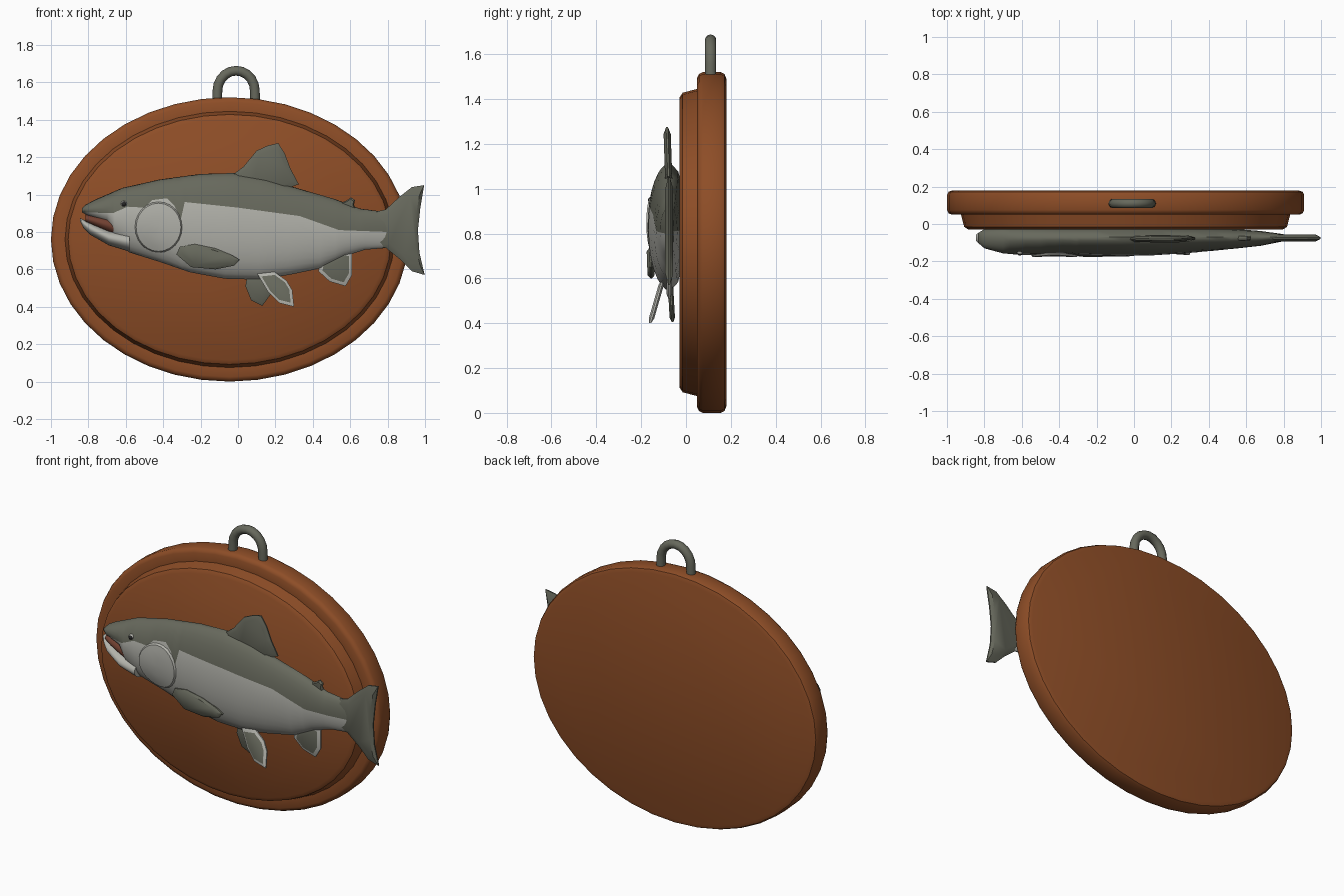
import bpy, bmesh, math

if "Cube" in bpy.data.objects:
    bpy.data.objects.remove(bpy.data.objects["Cube"])


def material(name, rgb):
    m = bpy.data.materials.new(name)
    m.diffuse_color = (*rgb, 1)
    m.use_nodes = True
    m.node_tree.nodes["Principled BSDF"].inputs["Base Color"].default_value = m.diffuse_color
    return m


WOOD = material("brown wood", (0.27, 0.075, 0.02))
DARK = material("grey green", (0.135, 0.14, 0.108))
LIGHT = material("pale grey", (0.44, 0.44, 0.40))
RED = material("mouth brown", (0.16, 0.05, 0.03))
BLACK = material("eye black", (0.02, 0.02, 0.02))


def finish(name, bm, mats, angle=40):
    bmesh.ops.recalc_face_normals(bm, faces=bm.faces)
    me = bpy.data.meshes.new(name)
    bm.to_mesh(me)
    bm.free()
    ob = bpy.data.objects.new(name, me)
    bpy.context.collection.objects.link(ob)
    for m in mats:
        me.materials.append(m)
    bpy.ops.object.select_all(action='DESELECT')
    ob.select_set(True)
    bpy.context.view_layer.objects.active = ob
    bpy.ops.object.shade_smooth_by_angle(angle=math.radians(angle))
    return ob


def skin(bm, rings, mat_rule=lambda i, j: 0):
    """Bridge closed rings of points and cap both ends."""
    vs = [[bm.verts.new(p) for p in r] for r in rings]
    n = len(vs[0])
    for i in range(len(vs) - 1):
        for j in range(n):
            k = (j + 1) % n
            f = bm.faces.new((vs[i][j], vs[i][k], vs[i + 1][k], vs[i + 1][j]))
            f.material_index = mat_rule(i, j)
    for i in (0, -1):
        bm.faces.new(vs[i]).material_index = mat_rule(i, 0)


def lerp(table, x):
    if x <= table[0][0]:
        return table[0][1]
    for (a, p), (b, q) in zip(table, table[1:]):
        if x <= b:
            return p + (q - p) * (x - a) / (b - a)
    return table[-1][1]


# Plaque: stepped oval board, (inset, y) profile
bm = bmesh.new()
profile = [(0.03, 0.18), (0.008, 0.172), (0, 0.155), (0, 0.075), (0.008, 0.058),
           (0.025, 0.05), (0.075, 0.05), (0.092, -0.015), (0.115, -0.03)]
skin(bm, [[(-0.045 + (0.955 - d) * math.cos(t), y, 0.76 + (0.76 - d) * math.sin(t))
           for t in [2 * math.pi * k / 40 for k in range(40)]] for d, y in profile])
finish("plaque", bm, [WOOD])

# Hanger: bent tube on the top edge
bm = bmesh.new()
path = [(-0.112, 1.47)]
path += [(-0.01 - 0.1 * math.cos(math.pi * k / 10), 1.555 + 0.107 * math.sin(math.pi * k / 10))
         for k in range(11)] + [(0.092, 1.47)]
rings = []
for i, (x, z) in enumerate(path):
    a, b = path[max(i - 1, 0)], path[min(i + 1, len(path) - 1)]
    tx, tz = b[0] - a[0], b[1] - a[1]
    l = math.hypot(tx, tz)
    rings.append([(x - tz / l * 0.026 * math.cos(t), 0.11 + 0.026 * math.sin(t),
                   z + tx / l * 0.026 * math.cos(t))
                  for t in [2 * math.pi * k / 10 for k in range(10)]])
skin(bm, rings)
finish("hanger", bm, [DARK], 60)

# Fish outline tables: x against back line, belly line, front depth, colour line
CY = -0.07
TOP = [(-0.835, 0.925), (-0.815, 0.945), (-0.77, 0.97), (-0.62, 1.035), (-0.42, 1.08), (-0.2, 1.11),
       (-0.02, 1.115), (0.15, 1.085), (0.33, 1.03), (0.52, 0.975), (0.65, 0.925), (0.8, 0.905)]
BELLY = [(-0.835, 0.905), (-0.8, 0.885), (-0.7, 0.845), (-0.66, 0.75), (-0.58, 0.69), (-0.42, 0.64),
         (-0.26, 0.585), (-0.07, 0.55), (0.11, 0.545), (0.27, 0.57), (0.44, 0.605), (0.57, 0.67),
         (0.68, 0.705), (0.8, 0.715)]
FRONT = [(-0.845, 0.02), (-0.835, 0.03), (-0.8, 0.06), (-0.7, 0.087), (-0.6, 0.096), (-0.4, 0.095),
         (-0.1, 0.102), (0.1, 0.098), (0.3, 0.085), (0.5, 0.066), (0.7, 0.044), (0.77, 0.036), (0.8, 0.022)]
COLOUR = [(-0.82, 0.905), (-0.67, 0.9), (-0.59, 0.935), (-0.5, 0.93), (-0.46, 0.97), (-0.38, 0.98),
          (-0.34, 0.94), (-0.305, 0.87), (-0.285, 0.96), (0, 0.93), (0.33, 0.885), (0.54, 0.81), (0.8, 0.8)]


def surface_y(x, z):
    t, b = lerp(TOP, x), lerp(BELLY, x)
    u = (z - (t + b) / 2) / ((t - b) / 2)
    return CY - lerp(FRONT, x) * math.sqrt(max(0, 1 - u * u))


def loft(name, xs, top, belly, mats, colour=None, width=1.0):
    """Oval sections; a row of points follows the colour line."""
    rings = []
    for x in xs:
        t, b, d = lerp(top, x), lerp(belly, x), lerp(FRONT, x) * width
        c, h = (t + b) / 2, (t - b) / 2
        line = lerp(colour, x) if colour else c
        tb = math.acos(max(-0.97, min(0.97, (line - c) / h)))
        ang = [tb * k / 6 for k in range(6)]
        ang += [tb + (math.pi - tb) * k / 9 for k in range(9)]
        ang += [math.pi + math.pi * k / 6 for k in range(6)]
        rings.append([(x, CY - d * math.sin(a) * (1 if a < math.pi else 0.7), c + h * math.cos(a))
                      for a in ang])
    bm = bmesh.new()
    skin(bm, rings, lambda i, j: 0 if j < 6 or j > 17 or not colour else 1)
    return finish(name, bm, mats, 60)


# Body, lower jaw and mouth lining
stations = sorted({p[0] for t in (TOP, BELLY, COLOUR) for p in t})
loft("fish_body", stations, TOP, BELLY, [DARK, LIGHT], COLOUR)
loft("lower_jaw", [-0.845, -0.825, -0.79, -0.74, -0.69, -0.64, -0.58],
     [(-0.845, 0.874), (-0.79, 0.85), (-0.69, 0.81), (-0.58, 0.80)],
     [(-0.845, 0.858), (-0.825, 0.82), (-0.79, 0.785), (-0.69, 0.728), (-0.58, 0.695)], [LIGHT])
loft("mouth_lining", [-0.815, -0.77, -0.7, -0.62],
     [(-0.815, 0.895), (-0.62, 0.87)], [(-0.815, 0.85), (-0.62, 0.76)], [RED], width=0.85)

# Gill cover: raised oval following the body surface
bm = bmesh.new()
skin(bm, [[(x, surface_y(x, z) - o, z) for x, z in
           [(-0.425 + 0.13 * r * math.cos(t), 0.825 + 0.14 * r * math.sin(t))
            for t in [2 * math.pi * k / 24 for k in range(24)]]]
          for r, o in [(0.1, 0.008), (0.4, 0.009), (0.7, 0.01), (0.92, 0.01), (1, -0.006)]])
finish("gill_cover", bm, [LIGHT])


# Eye: pale rim and dark pupil
for name, r, out, mat in (("eye_rim", 0.017, 0.0, LIGHT), ("eye_pupil", 0.013, 0.008, BLACK)):
    bm = bmesh.new()
    bmesh.ops.create_uvsphere(bm, u_segments=12, v_segments=8, radius=r)
    bmesh.ops.translate(bm, verts=bm.verts, vec=(-0.61, surface_y(-0.61, 0.95) + 0.006 - out, 0.95))
    finish(name, bm, [mat])


def fin(name, pts, y_top, y_low, thick=0.016, rim=DARK):
    """Thin padded plate from an x-z outline, tilted from y_top to y_low."""
    cx, cz = (sum(p[k] for p in pts) / len(pts) for k in (0, 1))
    hi, lo = max(p[1] for p in pts), min(p[1] for p in pts)

    def ring(s, o):
        out = []
        for x, z in pts:
            z2 = cz + (z - cz) * s
            out.append((cx + (x - cx) * s, y_top + (y_low - y_top) * (hi - z2) / (hi - lo) + o, z2))
        return out
    bm = bmesh.new()
    skin(bm, [ring(0.78, -thick), ring(1, -0.004), ring(1, 0.004), ring(0.78, thick)],
         lambda i, j: 1 if i in (0, 1, 2) else 0)
    # end caps keep the main fin colour
    bm.faces.ensure_lookup_table()
    for f in bm.faces[-2:]:
        f.material_index = 0
    finish(name, bm, [DARK, rim])


fin("dorsal_fin", [(-0.05, 1.09), (0.03, 1.15), (0.1, 1.235), (0.16, 1.262), (0.215, 1.275), (0.25, 1.22),
                   (0.28, 1.14), (0.325, 1.055), (0.27, 1.035), (0.26, 0.98), (0.05, 1.0)], -0.085, -0.075)
fin("adipose_fin", [(0.53, 0.95), (0.575, 0.965), (0.605, 0.985), (0.625, 0.97), (0.62, 0.945),
                    (0.64, 0.9), (0.56, 0.88)], -0.075, -0.075, 0.012)
fin("tail_fin", [(0.7, 0.9), (0.79, 0.92), (0.86, 0.985), (0.93, 1.04), (0.995, 1.05), (0.975, 0.93),
                 (0.962, 0.81), (0.97, 0.69), (0.998, 0.57), (0.93, 0.59), (0.87, 0.65), (0.79, 0.715),
                 (0.7, 0.73)], -0.075, -0.075, 0.018)
fin("pectoral_fin", [(-0.33, 0.68), (-0.31, 0.722), (-0.23, 0.735), (-0.12, 0.712), (-0.03, 0.675),
                     (0.01, 0.65), (-0.02, 0.62), (-0.12, 0.60), (-0.25, 0.612)], -0.16, -0.155)
fin("front_pelvic_fin", [(0.1, 0.58), (0.19, 0.59), (0.26, 0.54), (0.29, 0.49), (0.3, 0.4),
                         (0.22, 0.42), (0.16, 0.48)], -0.105, -0.16, 0.012, LIGHT)
fin("rear_pelvic_fin", [(0.05, 0.58), (0.17, 0.57), (0.185, 0.48), (0.13, 0.405), (0.07, 0.435),
                        (0.04, 0.51)], -0.07, -0.06, 0.012)
fin("anal_fin", [(0.44, 0.64), (0.43, 0.59), (0.49, 0.535), (0.575, 0.51), (0.61, 0.57), (0.61, 0.69),
                 (0.55, 0.7)], -0.075, -0.075, 0.012, LIGHT)
